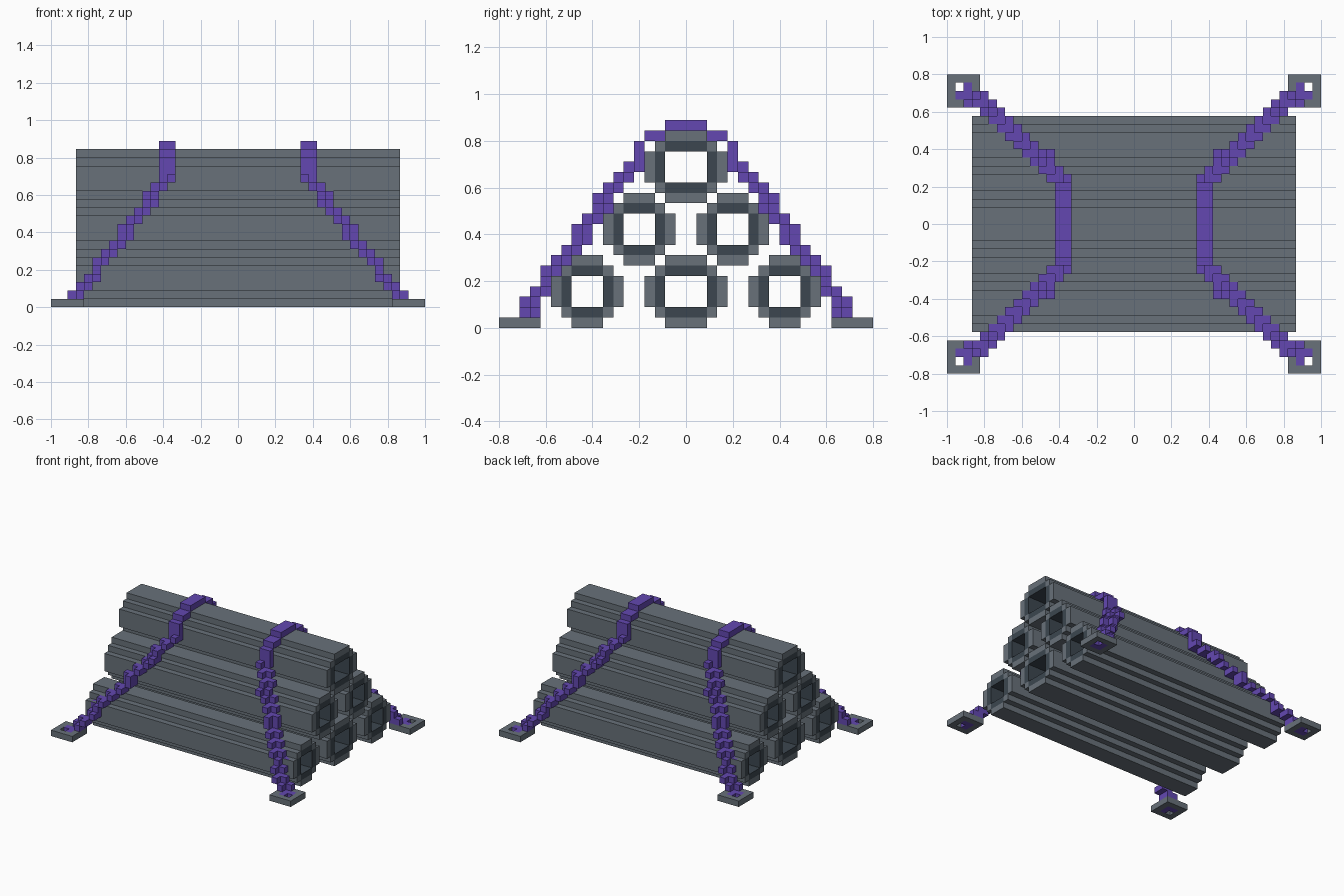
import bpy
import bmesh
from mathutils import Vector

cube = bpy.data.objects.get("Cube")
if cube:
    bpy.data.objects.remove(cube, do_unlink=True)

V = 2 / 45            # edge of one block
NX, NY = 45, 36       # footprint in blocks
ORIGIN = Vector((-1, -0.8, 0))


def material(name, rgb):
    mat = bpy.data.materials.new(name)
    mat.use_nodes = True
    mat.diffuse_color = (*rgb, 1)
    mat.node_tree.nodes["Principled BSDF"].inputs["Base Color"].default_value = (*rgb, 1)
    return mat


GREY = material("steel grey", (0.138, 0.166, 0.194))
DARK = material("dark lining", (0.045, 0.062, 0.079))
PURPLE = material("purple strap", (0.125, 0.064, 0.44))


def blocks(name, cells, mats, origin=ORIGIN, size=(V, V, V)):
    """Mesh the outer faces of a dict {cell: material index}."""
    bm = bmesh.new()
    for cell, index in cells.items():
        for axis in range(3):
            for side in (0, 1):
                near = list(cell)
                near[axis] += 2 * side - 1
                if tuple(near) in cells:
                    continue
                a, b = (axis + 1) % 3, (axis + 2) % 3
                corners = []
                for da, db in ((0, 0), (1, 0), (1, 1), (0, 1)):
                    p = list(cell)
                    p[axis] += side
                    p[a] += da
                    p[b] += db
                    corners.append(bm.verts.new([origin[n] + p[n] * size[n] for n in range(3)]))
                face = bm.faces.new(corners if side else corners[::-1])
                face.material_index = index
    bmesh.ops.remove_doubles(bm, verts=bm.verts, dist=V / 100)
    mesh = bpy.data.meshes.new(name)
    bm.to_mesh(mesh)
    bm.free()
    for mat in mats:
        mesh.materials.append(mat)
    obj = bpy.data.objects.new(name, mesh)
    bpy.context.collection.objects.link(obj)
    return obj


# Pipes: stepped octagonal tubes with a dark inner layer
def pipe(name, left, bottom, width, height=7):
    cells = {}
    for c in range(width):
        for r in range(height):
            dc, dr = min(c, width - 1 - c), min(r, height - 1 - r)
            if dc + dr < 2 or (dc > 1 and dr > 1):
                continue
            lining = max(dc, dr) > 1 and min(dc, dr) == 1
            cells[(0, c, r)] = 1 if lining else 0
    length = 39 * V
    blocks(name, cells, (GREY, DARK), Vector((-length / 2, left * V, bottom * V)), (length, V, V))


pipe("bottom_front_pipe", -13, 0, 7)
pipe("bottom_middle_pipe", -4, 0, 8)
pipe("bottom_back_pipe", 6, 0, 7)
pipe("middle_front_pipe", -8, 6, 7)
pipe("middle_back_pipe", 1, 6, 7)
pipe("top_pipe", -4, 12, 8)


# Straps: half a strap is stepped up from its anchor, then mirrored
def half_strap():
    cells = set()
    for k in range(16):
        climb = (k - 1) / 14
        i, j = (1, 1) if k == 0 else (2 + round(climb * 11), 2 + int(climb * 10))
        cells |= {(i + 1, j, k), (i, j + 1, k), (i + 1, j + 1, k)}
    for i in (13, 14):
        cells |= {(i, 13, 16), (i, 13, 17), (i, 14, 18), (i, 15, 18)}
        cells |= {(i, j, 19) for j in (16, 17)}
    return cells


def mirror(cell, flip_x, flip_y):
    i, j, k = cell
    return (NX - 1 - i if flip_x else i, NY - 1 - j if flip_y else j, k)


plate = {(i, j, 0) for i in range(4) for j in range(4) if not (i in (1, 2) and j in (1, 2))}

for flip_x, side in ((False, "right"), (True, "left")):
    strap = {mirror(c, flip_x, fy): 0 for c in half_strap() for fy in (False, True)}
    blocks(side + "_strap", strap, (PURPLE,))
    # Anchor plates with a square hole
    for flip_y, end in ((False, "front"), (True, "back")):
        blocks(f"{end}_{side}_anchor_plate", {mirror(c, flip_x, flip_y): 0 for c in plate}, (GREY,))
